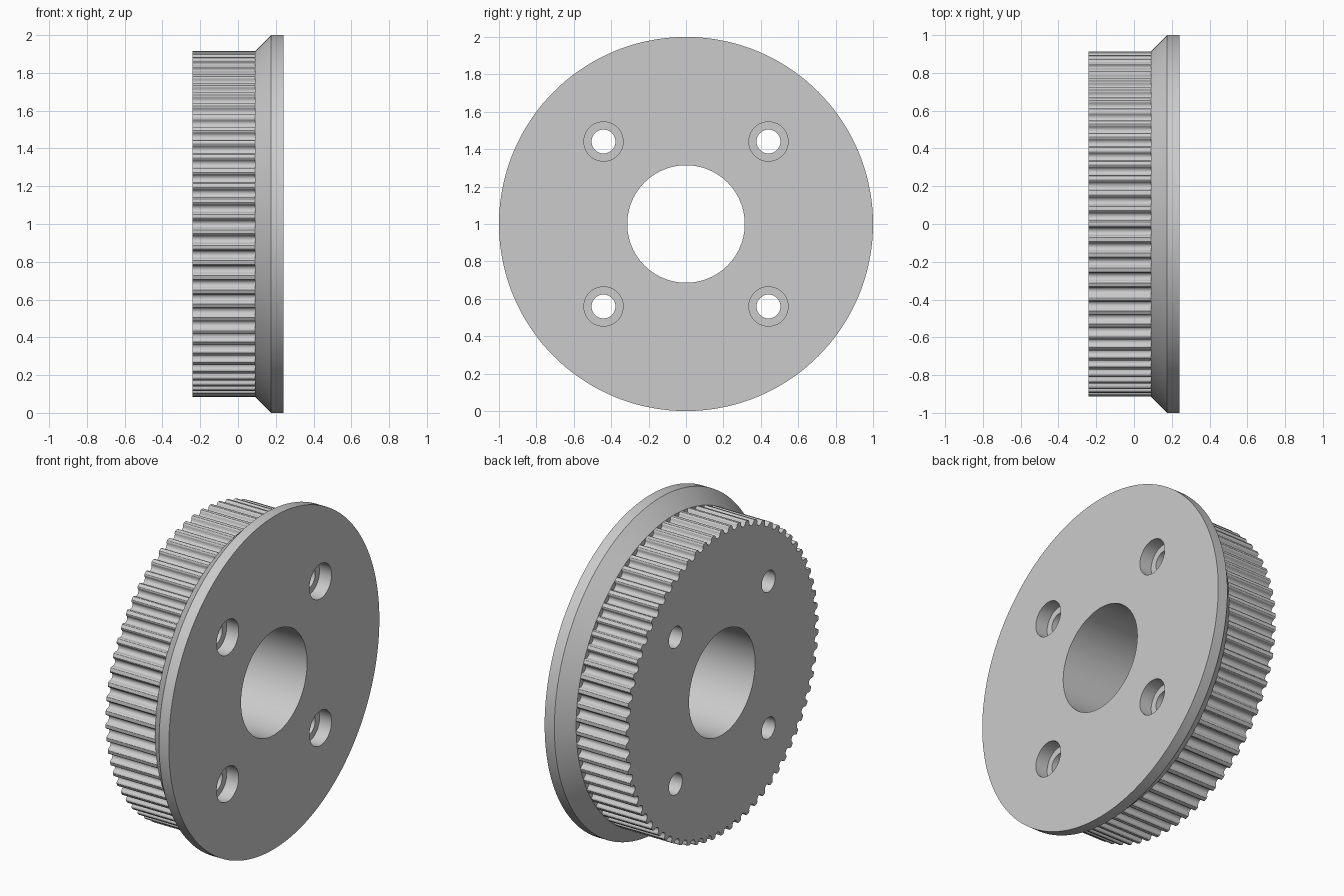
import bpy, bmesh, math
from mathutils import Matrix

cube = bpy.data.objects.get("Cube")
if cube:
    bpy.data.objects.remove(cube, do_unlink=True)

TEETH = 70
BODY_R = 0.915
LEFT_X, STEP_X, RIGHT_X = -0.24, 0.09, 0.24

grey = bpy.data.materials.new("plain grey")
grey.use_nodes = True
grey.diffuse_color = (0.6, 0.6, 0.6, 1)
grey.node_tree.nodes["Principled BSDF"].inputs["Base Color"].default_value = (0.6, 0.6, 0.6, 1)


def finish(name, bm):
    bmesh.ops.recalc_face_normals(bm, faces=bm.faces[:])
    mesh = bpy.data.meshes.new(name)
    bm.to_mesh(mesh)
    bm.free()
    mesh.materials.append(grey)
    obj = bpy.data.objects.new(name, mesh)
    bpy.context.collection.objects.link(obj)
    return obj


def circle(radius, count=144):
    steps = [2 * math.pi * i / count for i in range(count)]
    return [(radius * math.cos(a), radius * math.sin(a)) for a in steps]


def loft(name, sections):
    """Solid along x through (x, outline) sections with equal point counts."""
    bm = bmesh.new()
    rings = [[bm.verts.new((x, y, z + 1)) for y, z in outline] for x, outline in sections]
    for a, b in zip(rings, rings[1:]):
        for i in range(len(a)):
            j = (i + 1) % len(a)
            bm.faces.new((a[i], a[j], b[j], b[i]))
    bm.faces.new(rings[0])
    bm.faces.new(rings[-1])
    return finish(name, bm)


def add_cylinder(bm, radius, x0, x1, y, z, segments):
    matrix = Matrix.Translation(((x0 + x1) / 2, y, z)) @ Matrix.Rotation(math.pi / 2, 4, "Y")
    bmesh.ops.create_cone(bm, cap_ends=True, segments=segments, radius1=radius,
                          radius2=radius, depth=x1 - x0, matrix=matrix)


def toothed_outline():
    """Round-bottomed belt grooves with softened lips."""
    r = 0.0225
    lip = [(0.031, 0), (0.0265, 0.003), (0.0235, 0.007)]
    groove = [(-t, d) for t, d in lip]
    for i in range(9):
        a = math.pi * i / 8
        groove.append((-r * math.cos(a), 0.010 + r * math.sin(a)))
    groove += lip[::-1]
    groove.append((math.pi * BODY_R / TEETH, 0))
    points = []
    for k in range(TEETH):
        centre = math.pi + 2 * math.pi * k / TEETH
        for t, d in groove:
            a = centre + t / BODY_R
            points.append(((BODY_R - d) * math.cos(a), (BODY_R - d) * math.sin(a)))
    return points


# Toothed drum and chamfered flange
outline = toothed_outline()
drum = loft("toothed_drum", [(LEFT_X, outline), (STEP_X, outline)])
flange = loft("flange", [(STEP_X, circle(BODY_R)), (0.175, circle(1)), (RIGHT_X, circle(1))])

# Cutters: centre bore with four bolt holes, and their counterbores
bm = bmesh.new()
add_cylinder(bm, 0.314, -0.5, 0.5, 0, 1, 96)
corners = [(y, 1 + z) for y in (-0.441, 0.441) for z in (-0.441, 0.441)]
for y, z in corners:
    add_cylinder(bm, 0.064, -0.5, 0.5, y, z, 48)
holes = finish("hole_cutter", bm)
bm = bmesh.new()
for y, z in corners:
    add_cylinder(bm, 0.105, RIGHT_X - 0.08, 0.5, y, z, 48)
counterbores = finish("counterbore_cutter", bm)


def cut(obj, cutters):
    bpy.ops.object.select_all(action="DESELECT")
    obj.select_set(True)
    bpy.context.view_layer.objects.active = obj
    for cutter in cutters:
        mod = obj.modifiers.new("cut", "BOOLEAN")
        mod.operation = "DIFFERENCE"
        mod.solver = "EXACT"
        mod.object = cutter
        bpy.ops.object.modifier_apply(modifier=mod.name)
    bpy.ops.object.shade_smooth_by_angle(angle=math.radians(32))


cut(drum, [holes])
cut(flange, [holes, counterbores])
for cutter in (holes, counterbores):
    cutter.hide_render = True
    bpy.data.objects.remove(cutter, do_unlink=True)
